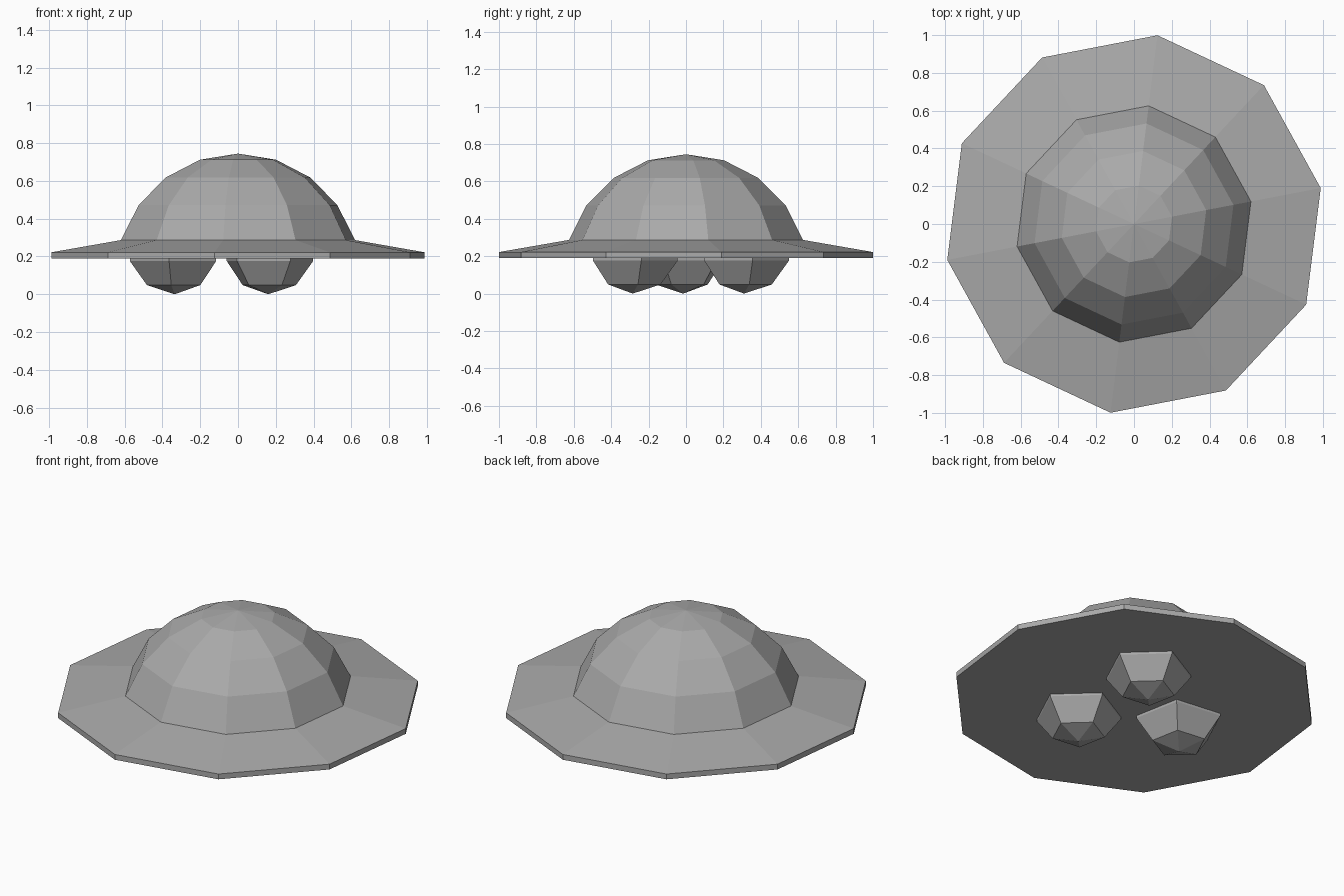
import bpy, bmesh, math
from mathutils import Matrix, Vector

cube = bpy.data.objects.get("Cube")
if cube:
    bpy.data.objects.remove(cube, do_unlink=True)

grey = bpy.data.materials.new("plain grey")
grey.use_nodes = True
grey.diffuse_color = (0.4, 0.4, 0.4, 1)
grey.node_tree.nodes["Principled BSDF"].inputs["Base Color"].default_value = (0.4, 0.4, 0.4, 1)

TURN = math.radians(10.9)  # shared twist of every faceted part


def finish(name, bm):
    bmesh.ops.recalc_face_normals(bm, faces=bm.faces)
    mesh = bpy.data.meshes.new(name)
    bm.to_mesh(mesh)
    bm.free()
    mesh.materials.append(grey)
    obj = bpy.data.objects.new(name, mesh)
    bpy.context.collection.objects.link(obj)
    return obj


def faceted_ball(name, centre, radius, sides, rings, turn, cut_z, keep_above):
    """Flat-shaded ball, trimmed to the part above or below cut_z."""
    bm = bmesh.new()
    bmesh.ops.create_uvsphere(bm, u_segments=sides, v_segments=rings, radius=radius)
    # Align one meridian with +x before applying the twist
    rim = max(bm.verts, key=lambda v: v.co.xy.length)
    start = math.atan2(rim.co.y, rim.co.x)
    move = Matrix.Translation(Vector(centre)) @ Matrix.Rotation(turn - start, 4, "Z")
    bmesh.ops.transform(bm, matrix=move, verts=bm.verts)
    geom = bm.verts[:] + bm.edges[:] + bm.faces[:]
    bmesh.ops.bisect_plane(bm, geom=geom, plane_co=(0, 0, cut_z), plane_no=(0, 0, 1),
                           clear_inner=keep_above, clear_outer=not keep_above)
    return finish(name, bm)


def lathe(name, profile, sides, turn):
    """Closed body from (radius, height) rings, capped at both ends."""
    bm = bmesh.new()
    loops = []
    for r, z in profile:
        angles = [turn + math.tau * i / sides for i in range(sides)]
        loops.append([bm.verts.new((r * math.cos(a), r * math.sin(a), z)) for a in angles])
    for low, high in zip(loops, loops[1:]):
        for i in range(sides):
            j = (i + 1) % sides
            bm.faces.new((low[i], low[j], high[j], high[i]))
    bm.faces.new(loops[0])
    bm.faces.new(loops[-1])
    return finish(name, bm)


# Wide sloping brim with a thin edge and flat underside
lathe("brim", [(1.007, 0.19), (1.007, 0.222), (0.63, 0.287)], 10, TURN)

# Dome on top of the brim
faceted_ball("dome", (0, 0, 0.082), 0.663, 10, 10, TURN, 0.28, True)

# Three round feet under the brim; the right one faces the other way
feet = {
    "front_left_foot": (0.16, -0.285, TURN),
    "back_left_foot": (0.16, 0.31, TURN),
    "right_foot": (-0.335, -0.015, TURN + math.pi),
}
for name, (x, y, turn) in feet.items():
    faceted_ball(name, (x, y, 0.255), 0.255, 5, 5, turn, 0.205, False)
